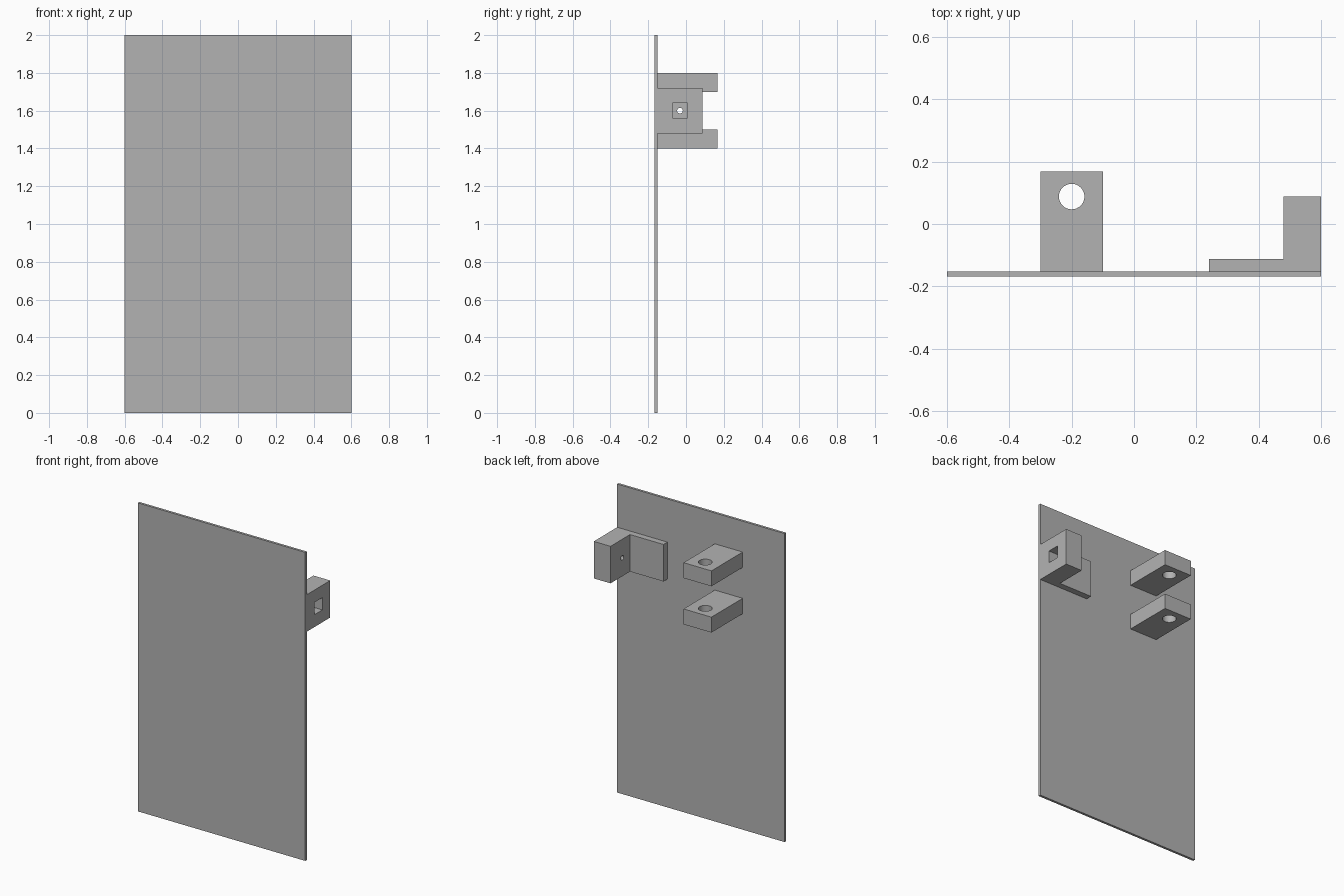
import bpy, bmesh, math
from mathutils import Matrix, Vector

cube = bpy.data.objects.get("Cube")
if cube:
    bpy.data.objects.remove(cube, do_unlink=True)

grey = bpy.data.materials.new("plain grey")
grey.use_nodes = True
colour = (0.45, 0.45, 0.45, 1)
grey.diffuse_color = colour
grey.node_tree.nodes["Principled BSDF"].inputs["Base Color"].default_value = colour


def finish(name, bm):
    bmesh.ops.recalc_face_normals(bm, faces=bm.faces)
    mesh = bpy.data.meshes.new(name)
    bm.to_mesh(mesh)
    bm.free()
    mesh.materials.append(grey)
    obj = bpy.data.objects.new(name, mesh)
    bpy.context.collection.objects.link(obj)
    return obj


def prism(name, outline, z0, z1):
    """Extrude an xy outline from z0 up to z1."""
    bm = bmesh.new()
    face = bm.faces.new([bm.verts.new((x, y, z0)) for x, y in outline])
    up = bmesh.ops.extrude_face_region(bm, geom=[face])["geom"]
    bmesh.ops.translate(bm, vec=(0, 0, z1 - z0),
                        verts=[v for v in up if isinstance(v, bmesh.types.BMVert)])
    return finish(name, bm)


def box(name, x0, x1, y0, y1, z0, z1):
    return prism(name, [(x0, y0), (x1, y0), (x1, y1), (x0, y1)], z0, z1)


def rod(name, centre, radius, length, axis):
    bm = bmesh.new()
    turn = Vector((0, 0, 1)).rotation_difference(Vector(axis)).to_matrix().to_4x4()
    bmesh.ops.create_cone(bm, cap_ends=True, segments=32, radius1=radius, radius2=radius,
                          depth=length, matrix=Matrix.Translation(centre) @ turn)
    return finish(name, bm)


def cut(obj, cutter):
    """Subtract the cutter, then discard it."""
    mod = obj.modifiers.new("cut", 'BOOLEAN')
    mod.operation = 'DIFFERENCE'
    mod.solver = 'EXACT'
    mod.object = cutter
    bpy.context.view_layer.objects.active = obj
    bpy.ops.object.modifier_apply(modifier=mod.name)
    bpy.data.objects.remove(cutter, do_unlink=True)


def smooth(obj):
    bpy.ops.object.select_all(action='DESELECT')
    obj.select_set(True)
    bpy.context.view_layer.objects.active = obj
    bpy.ops.object.shade_smooth_by_angle(angle=math.radians(30))


FRONT, BACK = -0.168, -0.152

# Thin door panel
box("door_panel", -0.6, 0.6, FRONT, BACK, 0, 2)

# Pair of hinge lugs with vertical pin holes
for name, z in (("lower_hinge_lug", 1.4), ("upper_hinge_lug", 1.7)):
    lug = box(name, -0.3, -0.1, BACK, 0.168, z, z + 0.1)
    cut(lug, rod("pin_cutter", (-0.2, 0.088, z + 0.05), 0.041, 0.3, (0, 0, 1)))
    smooth(lug)

# L-shaped side bracket with a square pocket and a bolt hole
bracket = prism("side_bracket",
                [(0.24, BACK), (0.6, BACK), (0.6, 0.088), (0.48, 0.088),
                 (0.48, -0.112), (0.24, -0.112)], 1.48, 1.72)
cut(bracket, box("pocket_cutter", 0.52, 0.7, -0.072, 0.008, 1.56, 1.64))
cut(bracket, rod("bolt_cutter", (0.5, -0.032, 1.6), 0.015, 0.1, (1, 0, 0)))
smooth(bracket)
